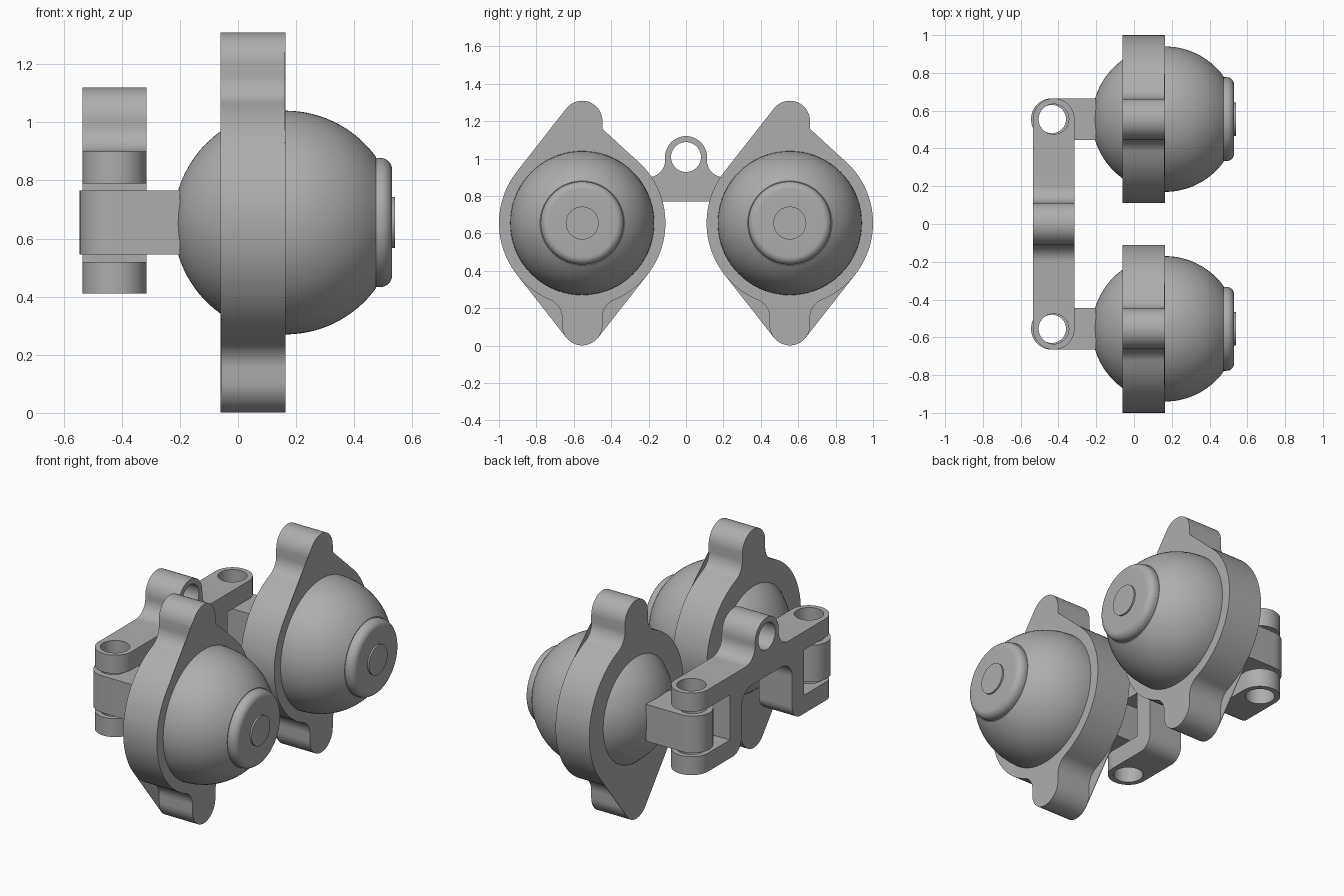
import bpy, bmesh, math
from mathutils import Vector

if "Cube" in bpy.data.objects:
    bpy.data.objects.remove(bpy.data.objects["Cube"])

GREY = (0.42, 0.42, 0.42, 1)
mat = bpy.data.materials.new("plain grey")
mat.use_nodes = True
mat.diffuse_color = GREY
mat.node_tree.nodes["Principled BSDF"].inputs["Base Color"].default_value = GREY

EYE_Y, EYE_Z = 0.555, 0.655
RING_R, EAR_R, EAR_D, FILLET = 0.445, 0.108, 0.546, 0.1
BACK, FRONT = -0.06, 0.163
PIN_X = -0.425


def arc(cx, cy, r, a0, a1, n=12):
    """Points on an arc, angles in degrees."""
    angles = [math.radians(a0 + (a1 - a0) * i / n) for i in range(n + 1)]
    return [(cx + r * math.cos(a), cy + r * math.sin(a)) for a in angles]


def finish(name, bm):
    bmesh.ops.remove_doubles(bm, verts=bm.verts, dist=1e-5)
    bmesh.ops.recalc_face_normals(bm, faces=bm.faces)
    mesh = bpy.data.meshes.new(name)
    bm.to_mesh(mesh)
    bm.free()
    mesh.materials.append(mat)
    obj = bpy.data.objects.new(name, mesh)
    bpy.context.collection.objects.link(obj)
    return obj


def prism(name, outline, lo, hi, axis):
    """Extrude an outline along x (outline is y, z) or z (outline is x, y)."""
    bm = bmesh.new()
    place = (lambda a, b: (lo, a, b)) if axis == "x" else (lambda a, b: (a, b, lo))
    step = Vector((hi - lo, 0, 0)) if axis == "x" else Vector((0, 0, hi - lo))
    face = bm.faces.new([bm.verts.new(place(a, b)) for a, b in outline])
    new = bmesh.ops.extrude_face_region(bm, geom=[face])["geom"]
    bmesh.ops.translate(bm, vec=step, verts=[v for v in new if isinstance(v, bmesh.types.BMVert)])
    return finish(name, bm)


def smooth(obj):
    bpy.ops.object.select_all(action="DESELECT")
    obj.select_set(True)
    bpy.context.view_layer.objects.active = obj
    bpy.ops.object.shade_smooth_by_angle(angle=math.radians(30))


def boolean(obj, cutter, operation):
    """Apply a boolean, then drop the cutter."""
    mod = obj.modifiers.new("cut", "BOOLEAN")
    mod.object, mod.operation, mod.solver = cutter, operation, "EXACT"
    bpy.context.view_layer.objects.active = obj
    bpy.ops.object.modifier_apply(modifier=mod.name)
    bpy.data.objects.remove(cutter)


def mirrored(half):
    """Close a half outline by mirroring it in its first coordinate."""
    return half + [(-a, b) for a, b in reversed(half) if abs(a) > 1e-6]


def shifted(points, y):
    return [(a + y, b + EYE_Z) for a, b in points]


# Quarter outline of the holder plate: ear, fillet, round body
fx = EAR_R + FILLET
fz = math.sqrt((RING_R + FILLET) ** 2 - fx ** 2)
meet = math.degrees(math.atan2(fz, fx))
quarter = (arc(0, EAR_D, EAR_R, 90, 0) + arc(fx, fz, FILLET, 180, 180 + meet)
           + arc(0, 0, RING_R, meet, 0, 20)[1:])
half = quarter + [(a, -b) for a, b in reversed(quarter[:-1])]

# Straight web that bridges the ear and the round body
tilt = math.asin((RING_R - EAR_R) / EAR_D)
ux, uz = math.cos(tilt), math.sin(tilt)
web = [(0, EAR_D), (EAR_R * ux, EAR_D + EAR_R * uz), (RING_R * ux, RING_R * uz), (0, 0)]
small_web = [(0, fz), (EAR_R, fz), (RING_R * 0.72, RING_R * 0.694), (0, 0)]

# Eye profile: ball, rounded iris, pupil disc
ball_r = FRONT + 0.222
rim = math.degrees(math.acos((0.475 - FRONT) / ball_r))
eye_profile = (arc(FRONT, 0, ball_r, 180, rim, 40)
               + [(0.475, 0.222)] + arc(0.49, 0.182, 0.04, 90, 0, 8)
               + [(0.53, 0.088), (0.54, 0.088), (0.54, 0)])

for side, y in (("left", EYE_Y), ("right", -EYE_Y)):
    side = "back" if y > 0 else "front"
    # Eyeball
    bm = bmesh.new()
    verts = [bm.verts.new((x, 0, r)) for x, r in eye_profile]
    edges = [bm.edges.new(pair) for pair in zip(verts, verts[1:])]
    bmesh.ops.spin(bm, geom=verts + edges, cent=(0, 0, 0), axis=(1, 0, 0),
                   angle=math.tau, steps=72)
    eye = finish(side + "_eyeball", bm)
    eye.location = (0, y, EYE_Z)
    smooth(eye)

    # Holder plate with ears
    smooth(prism(side + "_holder_plate", shifted(mirrored(half), y), BACK, FRONT, "x"))

    # Thin webs beside the ears
    flip = [(-a, b) for a, b in web]
    thin = 0.003
    prism(side + "_upper_outer_web", shifted(flip, y), FRONT - thin, FRONT, "x")
    prism(side + "_upper_inner_web", shifted(small_web, y), FRONT - thin, FRONT, "x")
    for label, shape in (("a", web), ("b", flip)):
        low = [(a, -b) for a, b in shape]
        prism(side + "_lower_web_" + label, shifted(low, y), BACK, BACK + thin, "x")

    # Hinge arm behind the eye
    px = PIN_X - 0.01
    arm = prism(side + "_hinge_arm",
                arc(px, y, 0.11, 90, 270, 24) + [(-0.2, y - 0.11), (-0.2, y + 0.11)],
                0.545, 0.765, "z")
    boolean(arm, prism("pin_cutter", arc(px, y, 0.075, 0, 350, 35), 0.3, 1, "z"), "DIFFERENCE")
    smooth(arm)

# Link bracket: centre lug, top bar, two forks
end = EYE_Y + 0.2
bracket_half = (arc(0, 1.008, 0.112, 90, 0) + arc(0.202, 0.99, 0.09, 180, 270)
                + [(end, 0.9), (end, 0.79), (0.35, 0.79), (0.35, 0.52), (end, 0.52), (end, 0.41)]
                + arc(0.32, 0.49, 0.08, 270, 180) + arc(0.14, 0.67, 0.1, 0, 90))
bracket = prism("link_bracket", mirrored(bracket_half), PIN_X - 0.11, PIN_X + 0.11, "x")
stadium = (arc(PIN_X, EYE_Y, 0.11, 0, 180, 24) + arc(PIN_X, -EYE_Y, 0.11, 180, 360, 24))
boolean(bracket, prism("end_cutter", stadium, 0.2, 1.4, "z"), "INTERSECT")
for y in (EYE_Y, -EYE_Y):
    boolean(bracket, prism("pin_cutter", arc(PIN_X, y, 0.08, 0, 350, 35), 0.2, 1, "z"), "DIFFERENCE")
boolean(bracket, prism("lug_cutter", arc(0, 1.008, 0.08, 0, 350, 35), -0.7, -0.2, "x"), "DIFFERENCE")
smooth(bracket)
